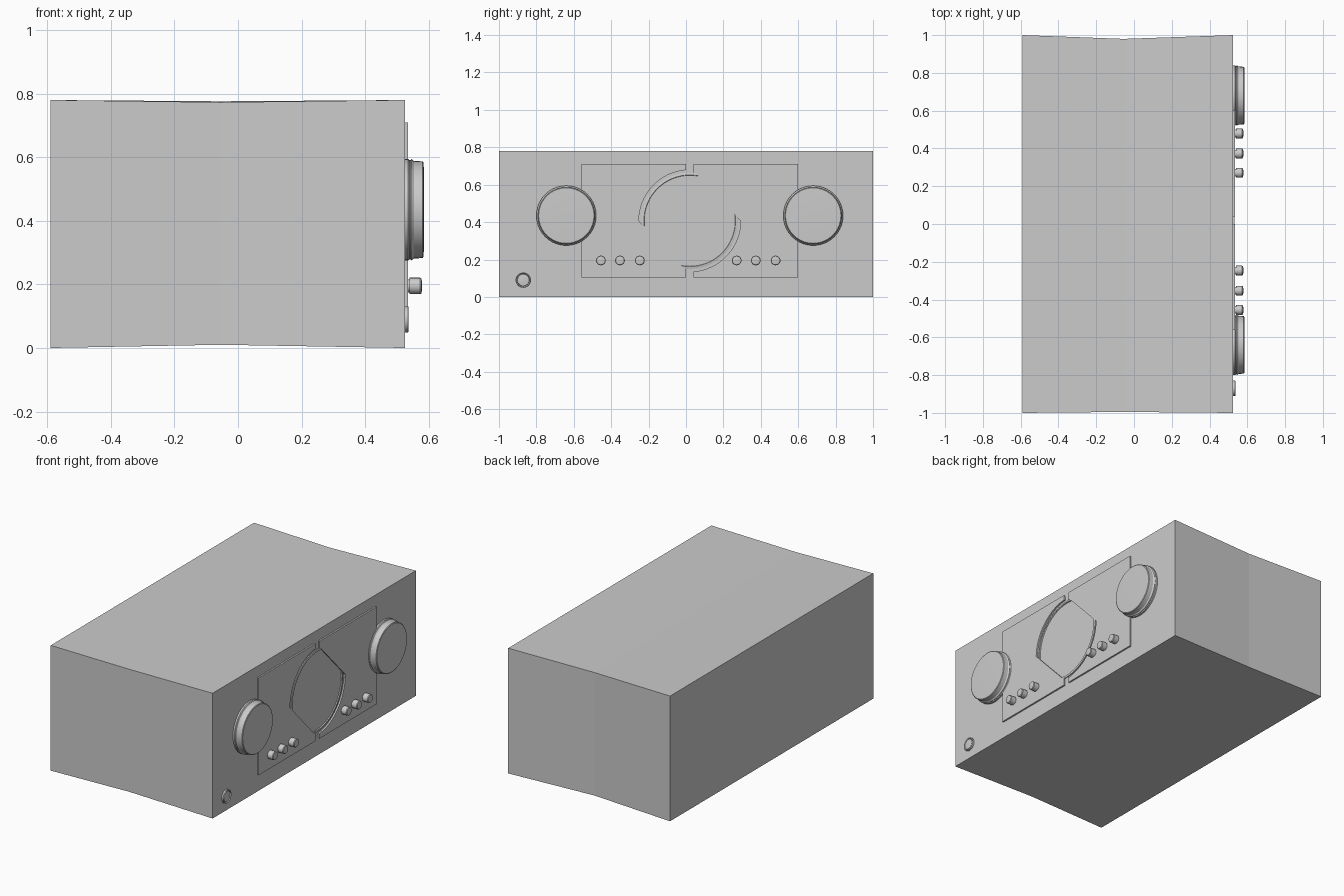
import bpy, bmesh, math

if "Cube" in bpy.data.objects:
    bpy.data.objects.remove(bpy.data.objects["Cube"])

FACE = 0.525          # x of the control face
CY, CZ = 0.02, 0.407  # centre of the round dial


def finish(name, bm, smooth=False):
    bmesh.ops.recalc_face_normals(bm, faces=bm.faces)
    me = bpy.data.meshes.new(name)
    bm.to_mesh(me)
    bm.free()
    ob = bpy.data.objects.new(name, me)
    bpy.context.collection.objects.link(ob)
    if smooth:
        bpy.ops.object.select_all(action='DESELECT')
        ob.select_set(True)
        bpy.context.view_layer.objects.active = ob
        bpy.ops.object.shade_smooth_by_angle(angle=math.radians(30))
    return ob


def skin(bm, rings, caps=True):
    """Bridge matching loops of vertices, closing both ends."""
    loops = [[bm.verts.new(p) for p in r] for r in rings]
    n = len(loops[0])
    for a, b in zip(loops, loops[1:]):
        for i in range(n):
            j = (i + 1) % n
            bm.faces.new((a[i], a[j], b[j], b[i]))
    if caps:
        bm.faces.new(loops[0])
        bm.faces.new(loops[-1])
    return loops


def turned(name, y, z, profile, segs=40):
    """Lathe a (radius, height above face) profile about the x axis."""
    bm = bmesh.new()
    ang = [2 * math.pi * i / segs for i in range(segs)]
    skin(bm, [[(FACE + h, y + r * math.cos(a), z + r * math.sin(a)) for a in ang]
              for r, h in profile])
    return finish(name, bm, True)


# Case: box with a slight waist halfway back
bm = bmesh.new()
H = 0.78
end = [(-1, 0), (1, 0), (1, H), (-1, H)]
waist = [(-0.995, 0.01), (0.98, 0.01), (0.98, 0.776), (-0.995, 0.773)]
skin(bm, [[(x, y, z) for y, z in sec]
          for x, sec in ((-0.59, end), (-0.055, waist), (FACE, end))])
finish("case", bm)

# Two raised fascia plates, one the half-turn copy of the other
outline = [(-0.02, 0.303), (-0.58, 0.303), (-0.58, -0.303), (-0.02, -0.303), (-0.02, -0.255),
           (-0.035, -0.25)]
R = 0.272
outline += [(R * math.cos(t), R * math.sin(t))
            for t in (math.radians(180 - 86 * i / 16) for i in range(17))]
for name, s in (("left_fascia_plate", 1), ("right_fascia_plate", -1)):
    bm = bmesh.new()
    skin(bm, [[(x, CY + s * u, CZ + s * v) for u, v in outline]
              for x in (FACE - 0.005, FACE + 0.010)])
    finish(name, bm)

# Round dial window with a thin raised rim
turned("dial", CY, CZ, [(0.257, -0.005), (0.257, 0.006), (0.250, 0.008),
                        (0.245, 0.008), (0.243, 0.002)], 64)

# Large knobs: base flange, taper and softly domed face
knob = [(0.160, -0.005), (0.160, 0.010), (0.156, 0.014), (0.156, 0.018),
        (0.160, 0.020), (0.154, 0.028), (0.152, 0.056), (0.148, 0.059),
        (0.100, 0.0605), (0.050, 0.061)]
for side, y in (("left", -0.64), ("right", 0.68)):
    turned(side + "_knob", y, 0.435, knob)

# Small push buttons on narrow stems, three per plate
button = [(0.020, -0.005), (0.020, 0.014), (0.026, 0.015), (0.026, 0.048),
          (0.023, 0.052), (0.012, 0.054)]
for i, y in enumerate((-0.455, -0.353, -0.247, 0.271, 0.373, 0.479)):
    turned(f"button_{i + 1}", y, 0.195, button, 20)

# Power button inside its ring
turned("power_button", -0.87, 0.09, [(0.041, -0.005), (0.041, 0.010), (0.038, 0.012),
                                    (0.035, 0.010), (0.033, 0.005), (0.031, 0.009),
                                    (0.015, 0.011)], 32)
